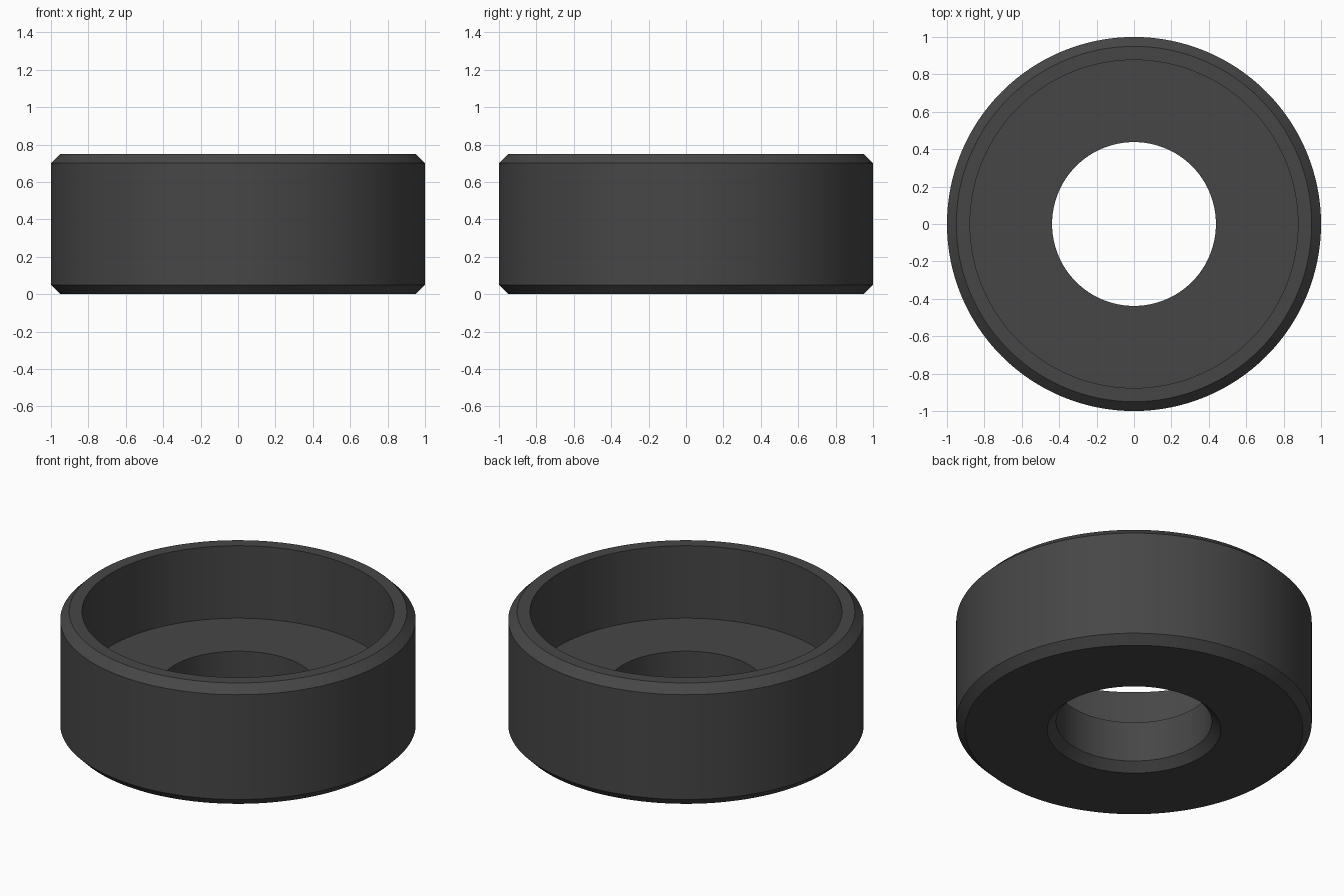
import bpy
import bmesh
import math

cube = bpy.data.objects.get("Cube")
if cube:
    bpy.data.objects.remove(cube, do_unlink=True)

SEGMENTS = 128
OUTER, INNER, BORE = 1.0, 0.877, 0.438
HEIGHT, FLOOR, CHAMFER = 0.75, 0.30, 0.05

# Dark grey material
grey = bpy.data.materials.new("dark_grey")
grey.use_nodes = True
colour = (0.062, 0.062, 0.062, 1)
grey.diffuse_color = colour
grey.node_tree.nodes["Principled BSDF"].inputs["Base Color"].default_value = colour

# Closed cross-section: chamfered outside, recessed cup, bore chamfered below
profile = [
    (BORE + CHAMFER, 0),
    (OUTER - CHAMFER, 0),
    (OUTER, CHAMFER),
    (OUTER, HEIGHT - CHAMFER),
    (OUTER - CHAMFER, HEIGHT),
    (INNER, HEIGHT),
    (INNER, FLOOR),
    (BORE, FLOOR),
    (BORE, CHAMFER),
]

# Revolve the section around z
bm = bmesh.new()
verts = [bm.verts.new((r, 0, z)) for r, z in profile]
edges = [bm.edges.new((v, verts[(i + 1) % len(verts)])) for i, v in enumerate(verts)]
bmesh.ops.spin(bm, geom=verts + edges, cent=(0, 0, 0), axis=(0, 0, 1),
               angle=math.tau, steps=SEGMENTS)
bmesh.ops.remove_doubles(bm, verts=bm.verts, dist=0.0001)
bmesh.ops.recalc_face_normals(bm, faces=bm.faces)

mesh = bpy.data.meshes.new("cup_ring")
bm.to_mesh(mesh)
bm.free()
mesh.materials.append(grey)
ring = bpy.data.objects.new("cup_ring", mesh)
bpy.context.collection.objects.link(ring)

# Smooth round walls, sharp chamfer edges
bpy.ops.object.select_all(action="DESELECT")
ring.select_set(True)
bpy.context.view_layer.objects.active = ring
bpy.ops.object.shade_smooth_by_angle(angle=math.radians(30))
